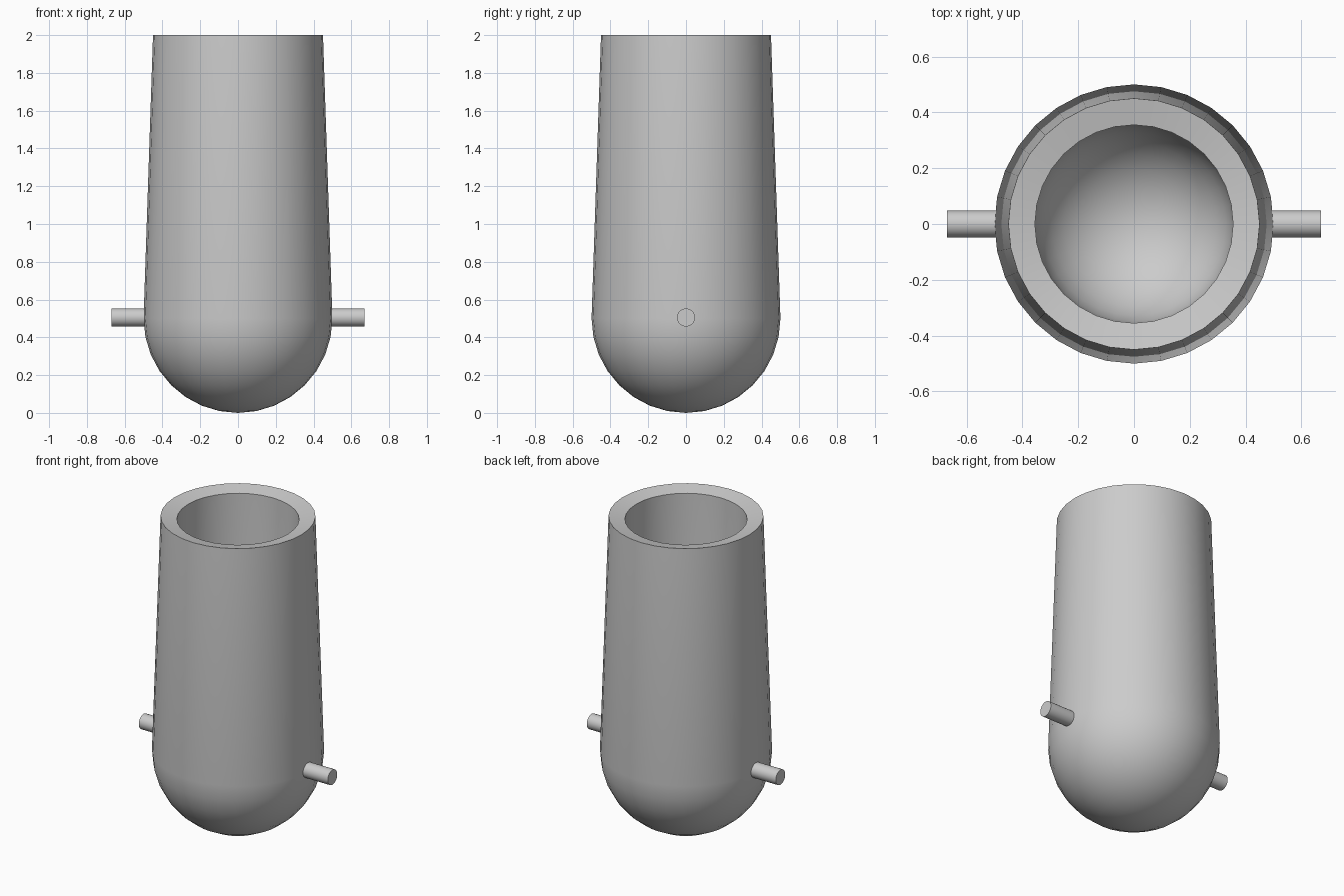
import bpy
import math

old = bpy.data.objects.get("Cube")
if old:
    bpy.data.objects.remove(old, do_unlink=True)

SIDES = 32
RINGS = 8

# Single grey metal
COLOUR = (0.6, 0.6, 0.6, 1)
metal = bpy.data.materials.new("grey metal")
metal.use_nodes = True
metal.diffuse_color = COLOUR
metal.node_tree.nodes["Principled BSDF"].inputs["Base Color"].default_value = COLOUR


def finish(obj, name):
    obj.name = name
    obj.data.materials.append(metal)
    bpy.ops.object.select_all(action="DESELECT")
    obj.select_set(True)
    bpy.context.view_layer.objects.active = obj
    bpy.ops.object.shade_smooth_by_angle(angle=math.radians(35))


def bowl(radius, centre_z):
    """Quarter-circle profile from just off the lowest point up to the equator."""
    steps = [math.pi / 2 * i / RINGS for i in range(1, RINGS + 1)]
    return [(radius * math.sin(a), centre_z - radius * math.cos(a)) for a in steps]


def lathe(name, profile, z_start, z_end):
    """Spin a profile around z, closing both ends with a pole."""
    verts = [(0, 0, z_start)]
    for r, z in profile:
        for s in range(SIDES):
            a = 2 * math.pi * s / SIDES
            verts.append((r * math.cos(a), r * math.sin(a), z))
    verts.append((0, 0, z_end))
    last = len(verts) - 1
    top = last - SIDES
    faces = []
    for s in range(SIDES):
        n = (s + 1) % SIDES
        faces.append((0, 1 + n, 1 + s))
        faces.append((last, top + s, top + n))
        for k in range(len(profile) - 1):
            lo, hi = 1 + k * SIDES, 1 + (k + 1) * SIDES
            faces.append((lo + s, lo + n, hi + n, hi + s))
    mesh = bpy.data.meshes.new(name)
    mesh.from_pydata(verts, [], faces)
    obj = bpy.data.objects.new(name, mesh)
    bpy.context.collection.objects.link(obj)
    finish(obj, name)


# Barrel: round base, tapered wall, slightly dished rim and round-bottomed bore
outer = bowl(0.5, 0.5) + [(0.45, 2.0)]
inner = [(0.355, 1.98)] + bowl(0.355, 0.5)[::-1]
lathe("barrel", outer + inner, 0.0, 0.145)

# Side pivot pins
for side, label in ((1, "left"), (-1, "right")):
    bpy.ops.mesh.primitive_cylinder_add(
        vertices=SIDES, radius=0.048, depth=0.25,
        location=(side * 0.545, 0, 0.505), rotation=(0, math.pi / 2, 0))
    finish(bpy.context.object, label + "_pivot_pin")
